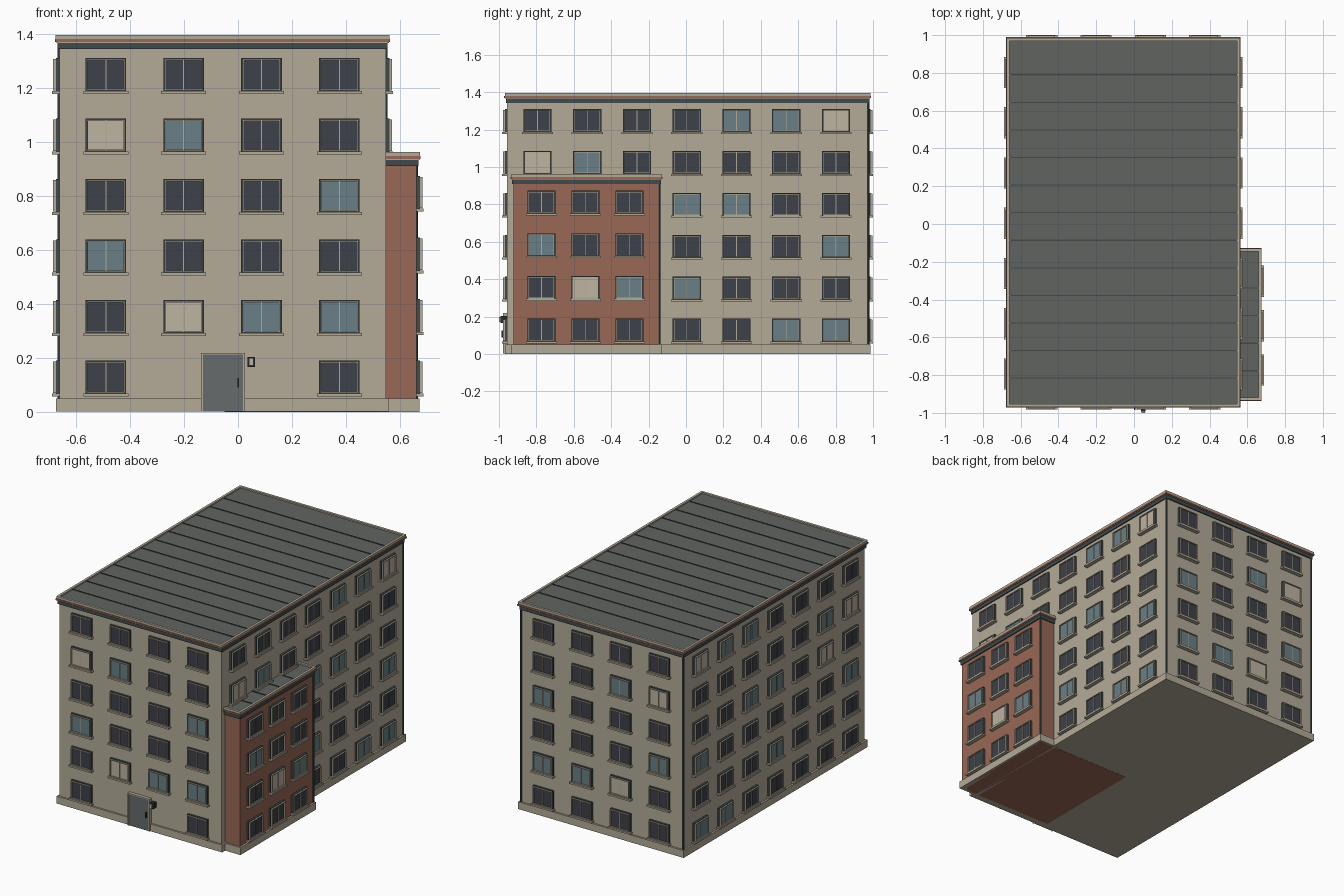
import bpy, bmesh, math
from mathutils import Matrix, Vector

if "Cube" in bpy.data.objects:
    bpy.data.objects.remove(bpy.data.objects["Cube"])


def lin(c):
    c /= 255
    return c / 12.92 if c <= 0.04045 else ((c + 0.055) / 1.055) ** 2.4


COLOURS = {
    "beige": (180, 171, 153), "brick": (152, 104, 86), "dark_glass": (61, 65, 73),
    "blue_glass": (106, 128, 134), "cream": (190, 179, 160), "roof_grey": (96, 100, 96),
    "dark_trim": (66, 74, 76), "door_grey": (102, 107, 108), "black": (42, 44, 48),
}
MATS = {}
for name, rgb in COLOURS.items():
    m = bpy.data.materials.new(name)
    m.diffuse_color = (*[lin(c) for c in rgb], 1)
    m.use_nodes = True
    m.node_tree.nodes["Principled BSDF"].inputs["Base Color"].default_value = m.diffuse_color
    MATS[name] = m


class Part:
    """Collects boxes and tubes into one object, with one material slot per colour."""

    def __init__(self, name, matrix=None):
        self.name, self.bm, self.slots = name, bmesh.new(), []
        self.m = matrix or Matrix()

    def slot(self, verts, colour):
        if colour not in self.slots:
            self.slots.append(colour)
        for f in {f for v in verts for f in v.link_faces}:
            f.material_index = self.slots.index(colour)

    def box(self, colour, x0, x1, y0, y1, z0, z1):
        mid = Vector((x0 + x1, y0 + y1, z0 + z1)) / 2
        mat = self.m @ Matrix.Translation(mid) @ Matrix.Diagonal((x1 - x0, y1 - y0, z1 - z0, 1))
        self.slot(bmesh.ops.create_cube(self.bm, size=1, matrix=mat)["verts"], colour)

    def tube(self, colour, x, y, z0, z1, r):
        mat = self.m @ Matrix.Translation((x, y, (z0 + z1) / 2))
        self.slot(bmesh.ops.create_cone(self.bm, cap_ends=True, segments=8, radius1=r, radius2=r,
                                        depth=z1 - z0, matrix=mat)["verts"], colour)

    # upright rectangular frame facing local -y
    def frame(self, colour, cx, cz, w, h, t, depth):
        a, b = w / 2, h / 2
        for s in (-1, 1):
            x, z = cx + s * (a - t / 2), cz + s * (b - t / 2)
            self.box(colour, x - t / 2, x + t / 2, -depth, 0, cz - b, cz + b)
            self.box(colour, cx - a + t, cx + a - t, -depth, 0, z - t / 2, z + t / 2)

    # flat rectangular rim
    def rim(self, colour, x0, x1, y0, y1, z0, z1, t):
        self.box(colour, x0, x0 + t, y0, y1, z0, z1)
        self.box(colour, x1 - t, x1, y0, y1, z0, z1)
        self.box(colour, x0 + t, x1 - t, y0, y0 + t, z0, z1)
        self.box(colour, x0 + t, x1 - t, y1 - t, y1, z0, z1)

    def done(self):
        me = bpy.data.meshes.new(self.name)
        self.bm.to_mesh(me)
        self.bm.free()
        for c in self.slots:
            me.materials.append(MATS[c])
        bpy.context.collection.objects.link(bpy.data.objects.new(self.name, me))


X0, X1, Y0, Y1 = -0.661, 0.547, -0.956, 0.974      # main walls
AX0, AX1, AY0, AY1 = -0.05, 0.660, -0.922, -0.142  # annex walls


# walls, plinth, cornice and roof of one block
def block(name, wall, x0, x1, y0, y1, top, foot, roof_x0, seams):
    p = Part(name + "_walls")
    p.box(wall, x0, x1, y0, y1, foot, top - 0.05)
    p.done()
    p = Part(name + "_plinth")
    px = max(x0, roof_x0)
    p.rim("beige", px - 0.012, x1 + 0.012, y0 - 0.012, y1 + 0.012, foot, 0.05, 0.03)
    p.done()
    p = Part(name + "_cornice")
    for colour, g, a, b in (("dark_trim", 0.007, -0.052, -0.029), ("beige", 0.011, -0.029, -0.026),
                            ("brick", 0.016, -0.026, -0.015)):
        p.box(colour, px - g, x1 + g, y0 - g, y1 + g, top + a, top + b)
    p.rim("beige", px - 0.014, x1 + 0.014, y0 - 0.012, y1 + 0.012, top - 0.015, top, 0.016)
    p.done()
    p = Part(name + "_roof")
    p.box("roof_grey", px, x1, y0, y1, top - 0.02, top - 0.009)
    for y in seams:
        p.box("dark_trim", px, x1, y - 0.003, y + 0.003, top - 0.01, top - 0.005)
    p.done()


block("main", "beige", X0, X1, Y0, Y1, 1.395, 0.001, X0, [0.79 - 0.146 * i for i in range(12)])
block("annex", "brick", AX0, AX1, AY0, AY1, 0.962, 0.0, 0.534, [-0.339 - 0.146 * i for i in range(4)])

GLASS = {"D": "dark_glass", "B": "blue_glass", "C": "cream"}


# one window: dark casing, beige frame, pane, mullion and sill
def window(p, u, z, kind):
    p.frame("dark_trim", u, z, 0.150, 0.124, 0.006, 0.013)
    p.frame("beige", u, z, 0.141, 0.116, 0.005, 0.023)
    p.box(GLASS[kind], u - 0.066, u + 0.066, -0.015, 0, z - 0.054, z + 0.054)
    p.box("beige", u - 0.002, u + 0.002, -0.019, -0.014, z - 0.054, z + 0.054)
    p.box("beige", u - 0.083, u + 0.083, -0.027, 0, z - 0.071, z - 0.060)


# a wall of windows; rows run top to bottom, '.' means no window
def windows(name, angle, origin, us, rows, z0, dz):
    p = Part(name, Matrix.Translation(origin) @ Matrix.Rotation(math.radians(angle), 4, "Z"))
    for r, row in enumerate(rows):
        for u, kind in zip(us, row):
            if kind != ".":
                window(p, u, z0 + dz * (len(rows) - 1 - r), kind)
    p.done()


FX = [-0.489 + 0.288 * i for i in range(4)]
SY = [-0.794 + 0.266 * i for i in range(7)]
front = ["DDDD", "CBDD", "DDDB", "BDDD", "DCBB", "D..D"]
right = ["DDDDBBC", "CBDDDDD", "...BBDD", "...DDDB", "...BDDD", "...DDBB"]
left = right[:2] + ["DCDBBDD", "BDDDDDB", "DDDBDDD", "DDDDDBB"]
windows("front_windows", 0, (0, Y0, 0), FX, front, 0.128, 0.224)
windows("back_windows", 180, (0, Y1, 0), [-x for x in FX], front[:5] + ["DDDD"], 0.128, 0.224)
windows("right_windows", 90, (X1, 0, 0), SY, right, 0.128, 0.224)
windows("left_windows", -90, (X0, 0, 0), [-y for y in SY], left, 0.128, 0.224)
windows("annex_windows", 90, (AX1, 0, 0), [-0.773 + 0.235 * i for i in range(3)],
        ["DDD", "BDD", "DCB", "DDD"], 0.128, 0.228)

# entrance door with frame and handle
p = Part("front_door", Matrix.Translation((0, Y0, 0)))
p.box("door_grey", -0.130, 0.019, -0.018, 0, 0.002, 0.212)
p.box("beige", -0.137, -0.130, -0.022, 0, 0.002, 0.219)
p.box("beige", 0.019, 0.026, -0.022, 0, 0.002, 0.219)
p.box("beige", -0.130, 0.019, -0.022, 0, 0.212, 0.219)
p.box("black", -0.001, 0.004, -0.030, -0.017, 0.09, 0.125)
p.done()

# wall lamp beside the door
p = Part("wall_lamp", Matrix.Translation((0, Y0, 0)))
p.box("black", 0.036, 0.062, -0.036, 0, 0.167, 0.204)
p.box("cream", 0.040, 0.058, -0.044, -0.036, 0.172, 0.199)
p.done()

# drainpipes at the rear corners
p = Part("drainpipes")
p.tube("dark_trim", X0, Y1, 0.05, 1.35, 0.007)
p.tube("dark_trim", X1, Y1, 0.05, 1.35, 0.007)
p.tube("dark_trim", AX1, AY1, 0.05, 0.92, 0.006)
p.done()
